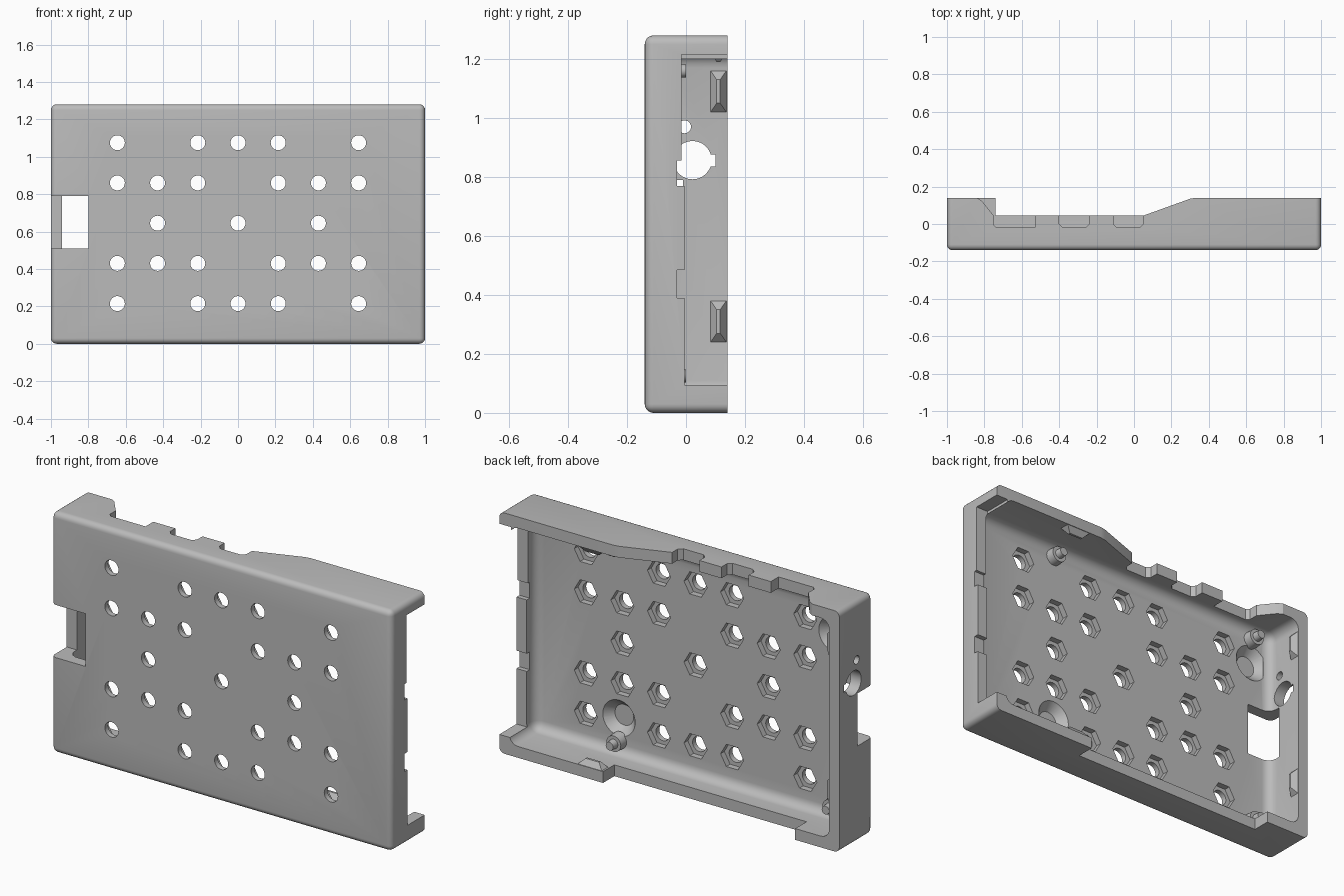
import bpy, bmesh, math
from mathutils import Matrix, Vector

if "Cube" in bpy.data.objects:
    bpy.data.objects.remove(bpy.data.objects["Cube"])

grey = bpy.data.materials.new("plain_grey")
grey.use_nodes = True
grey.diffuse_color = (0.5, 0.5, 0.5, 1)
grey.node_tree.nodes["Principled BSDF"].inputs["Base Color"].default_value = (0.5, 0.5, 0.5, 1)

W, H, D = 1.0, 1.28, 0.14      # half width, height, half depth
T, FLOOR = 0.06, -0.08         # wall thickness, inside face of the panel


def make(name, bm):
    bmesh.ops.recalc_face_normals(bm, faces=bm.faces)
    mesh = bpy.data.meshes.new(name)
    bm.to_mesh(mesh)
    bm.free()
    mesh.materials.append(grey)
    ob = bpy.data.objects.new(name, mesh)
    bpy.context.scene.collection.objects.link(ob)
    return ob


def box(name, x, y, z, round_edges=0, segments=5, keep_back=True):
    """Box from ranges; optionally rounds every edge not on the back face."""
    bm = bmesh.new()
    bmesh.ops.create_cube(bm, size=1)
    for v in bm.verts:
        v.co = [r[0] + (c + 0.5) * (r[1] - r[0]) for c, r in zip(v.co, (x, y, z))]
    if round_edges:
        edges = [e for e in bm.edges if not all(abs(v.co.y - y[1]) < 1e-5 for v in e.verts)]
        bmesh.ops.bevel(bm, geom=edges, offset=round_edges, segments=segments,
                        profile=0.5, affect='EDGES')
    return make(name, bm)


def prism(name, points, to_3d, lo, hi):
    """Extrude a closed 2D outline between two levels."""
    bm = bmesh.new()
    face = bm.faces.new([bm.verts.new(to_3d(a, b, lo)) for a, b in points])
    ext = bmesh.ops.extrude_face_region(bm, geom=[face])["geom"]
    shift = Vector(to_3d(0, 0, hi)) - Vector(to_3d(0, 0, lo))
    bmesh.ops.translate(bm, vec=shift, verts=[g for g in ext if isinstance(g, bmesh.types.BMVert)])
    return make(name, bm)


def rounds(name, spots, y0, y1, r0, r1, sides, turn=0):
    """Row of cones or cylinders running front to back at (x, z) spots."""
    bm = bmesh.new()
    for x, z in spots:
        m = (Matrix.Translation((x, (y0 + y1) / 2, z)) @ Matrix.Rotation(-math.pi / 2, 4, 'X')
             @ Matrix.Rotation(turn, 4, 'Z'))
        bmesh.ops.create_cone(bm, cap_ends=True, segments=sides, radius1=r0, radius2=r1,
                              depth=y1 - y0, matrix=m)
    return make(name, bm)


def side_hole(name, y, z, r):
    ring = [(y + r * math.cos(i * math.tau / 32), z + r * math.sin(i * math.tau / 32))
            for i in range(32)]
    return prism(name, ring, lambda a, b, c: (c, a, b), -W - 0.1, -W + T + 0.02)


def carve(target, cutter):
    mod = target.modifiers.new("cut", 'BOOLEAN')
    mod.operation, mod.solver, mod.object = 'DIFFERENCE', 'EXACT', cutter
    graph = bpy.context.evaluated_depsgraph_get()
    result = bpy.data.meshes.new_from_object(target.evaluated_get(graph))
    target.modifiers.clear()
    target.data = result
    bpy.data.objects.remove(cutter)


# Rounded tray, hollowed from the back
shell = box("case_shell", (-W, W), (-D, D), (0, H), 0.03)
carve(shell, box("pocket", (-W + T, W - T), (FLOOR, D + 0.1), (T, H - T), 0.05))

# Panel holes with hexagonal nut pockets behind them
step = 0.215
rows = {1: (-3, -1, 0, 1, 3), 2: (-3, -2, -1, 1, 2, 3), 3: (-2, 0, 2),
        4: (-3, -2, -1, 1, 2, 3), 5: (-3, -1, 0, 1, 3)}
grid = [(c * step, r * step) for r, cols in rows.items() for c in cols]
carve(shell, rounds("holes", grid, -0.3, 0, 0.04, 0.04, 24))
carve(shell, rounds("nut_pockets", grid, FLOOR - 0.032, 0, 0.068, 0.068, 6, math.pi / 6))

# Conical dishes in the panel
carve(shell, rounds("dishes", [(0.45, 0.245), (-0.82, 1.03)],
                    FLOOR - 0.045, FLOOR + 0.001, 0.055, 0.096, 32))

# Connector cut-outs in the top wall
top_cut = [(-0.84, 0.14), (-0.815, 0.125), (-0.75, 0.045), (-0.75, -0.005), (-0.735, -0.02),
           (-0.53, -0.02), (-0.53, 0.045)]
for left, right in ((-0.40, -0.24), (-0.11, 0.05)):
    top_cut += [(left, 0.045), (left, 0), (left + 0.02, -0.02),
                (right - 0.02, -0.02), (right, 0), (right, 0.045)]
top_cut += [(0.3, 0.135), (0.33, 0.14), (0.33, 0.3), (-0.84, 0.3)]
carve(shell, prism("top_cut", top_cut, lambda a, b, c: (a, b, c), H - T - 0.01, H + 0.1))

# Lowered stretch of the bottom wall
carve(shell, box("bottom_cut", (-0.74, 0.39), (0.045, 0.3), (-0.1, T + 0.01)))

# Open left end with two small notches
end_cut = [(0.3, 0.095), (-0.005, 0.095), (-0.005, 0.39), (-0.03, 0.39), (-0.03, 0.485),
           (-0.005, 0.485), (-0.005, 0.77), (-0.03, 0.77), (-0.03, 0.855), (-0.015, 0.855),
           (-0.015, 1.215), (0.3, 1.215)]
carve(shell, prism("end_cut", end_cut, lambda a, b, c: (c, a, b), W - T - 0.01, W + 0.1))

# Window and round openings at the right end
carve(shell, box("window", (-W - 0.1, -0.8), (-0.3, -0.01), (0.51, 0.79)))
carve(shell, side_hole("large_hole", 0.022, 0.857, 0.065))
carve(shell, side_hole("small_hole", -0.005, 0.97, 0.022))
carve(shell, box("key_slot", (-W - 0.1, -W + T + 0.01), (0.03, 0.1), (0.835, 0.877)))


def latch(name, x, z, inward):
    """Hipped wedge on a wall: base centre and inward direction."""
    bm = bmesh.new()
    n = Vector(inward)
    along = Vector((abs(n.z), 0, abs(n.x)))
    base = Vector((x, 0.11, z))
    co = [base + along * a + Vector((0, b, 0)) - n * 0.005
          for a, b in ((-0.075, -0.03), (0.075, -0.03), (0.075, 0.03), (-0.075, 0.03))]
    co += [base + n * 0.03 + along * a + Vector((0, b, 0))
           for a, b in ((-0.04, -0.006), (0.04, -0.006), (0.04, 0.006), (-0.04, 0.006))]
    v = [bm.verts.new(c) for c in co]
    bm.faces.new(v[:4])
    bm.faces.new(v[4:])
    for i in range(4):
        j = (i + 1) % 4
        bm.faces.new((v[i], v[j], v[j + 4], v[i + 4]))
    return make(name, bm)


# Snap latches on the inner walls
for z, place in ((0.31, "lower"), (1.09, "upper")):
    latch("end_latch_" + place, -W + T, z, (1, 0, 0))
latch("bottom_latch", 0.47, T, (0, 0, 1))
latch("top_latch", 0.47, H - T, (0, 0, -1))

# Stepped board pegs
spots = [(x, z) for x in (-0.82, 0.45) for z in (0.125, 1.16)]
pegs = [rounds("peg_bases", spots, FLOOR - 0.01, -0.035, 0.045, 0.042, 24),
        rounds("peg_pins", spots, -0.036, 0.0, 0.025, 0.022, 20)]

# Smooth the rounded parts, keep edges sharp
bpy.ops.object.select_all(action='DESELECT')
for ob in [shell] + pegs:
    ob.select_set(True)
bpy.context.view_layer.objects.active = shell
bpy.ops.object.shade_smooth_by_angle(angle=math.radians(30))
